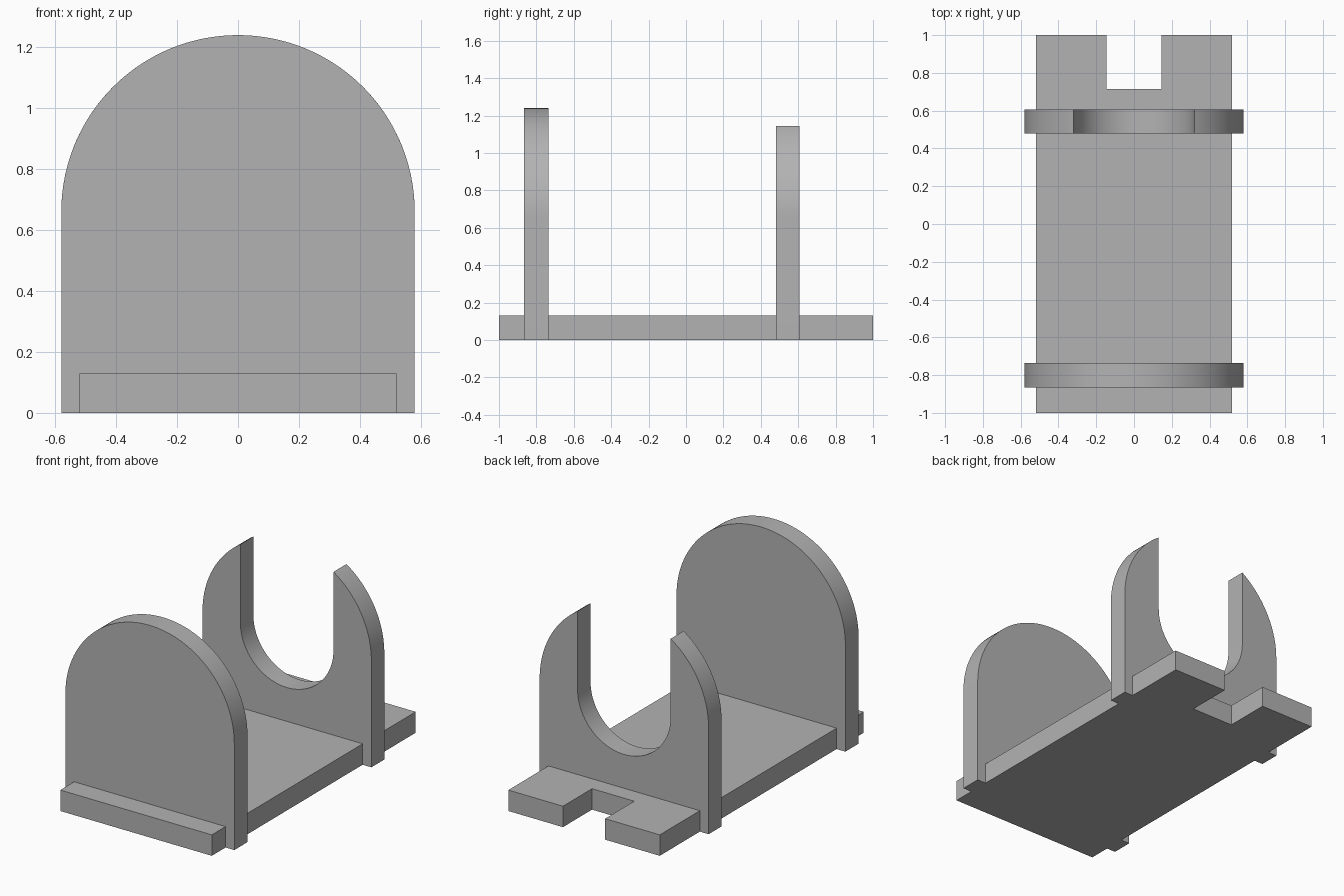
import bpy, bmesh, math
from mathutils import Vector

cube = bpy.data.objects.get("Cube")
if cube:
    bpy.data.objects.remove(cube, do_unlink=True)

BASE_HALF, BASE_TOP = 0.52, 0.13
WALL_R, SPRING_Z = 0.58, 0.66
SLOT_R = 0.32
NOTCH_HALF, NOTCH_Y = 0.145, 0.715

grey = bpy.data.materials.new("plain grey")
grey.use_nodes = True
colour = (0.45, 0.45, 0.45, 1)
grey.diffuse_color = colour
grey.node_tree.nodes["Principled BSDF"].inputs["Base Color"].default_value = colour


def extrude_profile(name, points, depth):
    """Fill a closed outline and extrude it along the depth vector."""
    bm = bmesh.new()
    face = bm.faces.new([bm.verts.new(p) for p in points])
    result = bmesh.ops.extrude_face_region(bm, geom=[face], use_keep_orig=True)
    moved = [g for g in result["geom"] if isinstance(g, bmesh.types.BMVert)]
    bmesh.ops.translate(bm, vec=Vector(depth), verts=moved)
    bmesh.ops.recalc_face_normals(bm, faces=bm.faces)
    mesh = bpy.data.meshes.new(name)
    bm.to_mesh(mesh)
    bm.free()
    mesh.materials.append(grey)
    obj = bpy.data.objects.new(name, mesh)
    bpy.context.collection.objects.link(obj)
    bpy.ops.object.select_all(action="DESELECT")
    obj.select_set(True)
    bpy.context.view_layer.objects.active = obj
    bpy.ops.object.shade_smooth_by_angle(angle=math.radians(30))
    return obj


def arc(radius, start, end, steps):
    """Points on an arc about the spring line, angles in radians."""
    angles = [start + (end - start) * i / steps for i in range(steps + 1)]
    return [(radius * math.cos(a), SPRING_Z + radius * math.sin(a)) for a in angles]


def wall(name, y_front, y_back, crown):
    # The foot straddles the base plate, with a tab down each side
    foot = [(-WALL_R, 0), (-BASE_HALF, 0), (-BASE_HALF, BASE_TOP),
            (BASE_HALF, BASE_TOP), (BASE_HALF, 0), (WALL_R, 0)]
    points = [(x, y_front, z) for x, z in foot + crown]
    extrude_profile(name, points, (0, y_back - y_front, 0))


# Base plate with a rectangular notch at the back
half = [(BASE_HALF, -1), (BASE_HALF, 1), (NOTCH_HALF, 1), (NOTCH_HALF, NOTCH_Y)]
outline = half + [(-x, y) for x, y in reversed(half)]
extrude_profile("base_plate", [(x, y, 0) for x, y in outline], (0, 0, BASE_TOP))

# Solid round-topped front wall
wall("front_wall", -0.865, -0.735, arc(WALL_R, 0, math.pi, 64))

# Back wall with an open U-shaped cradle
lip = math.acos(SLOT_R / WALL_R)
cradle = (arc(WALL_R, 0, lip, 24) + arc(SLOT_R, 0, -math.pi, 48)
          + arc(WALL_R, math.pi - lip, math.pi, 24))
wall("back_wall", 0.48, 0.607, cradle)
